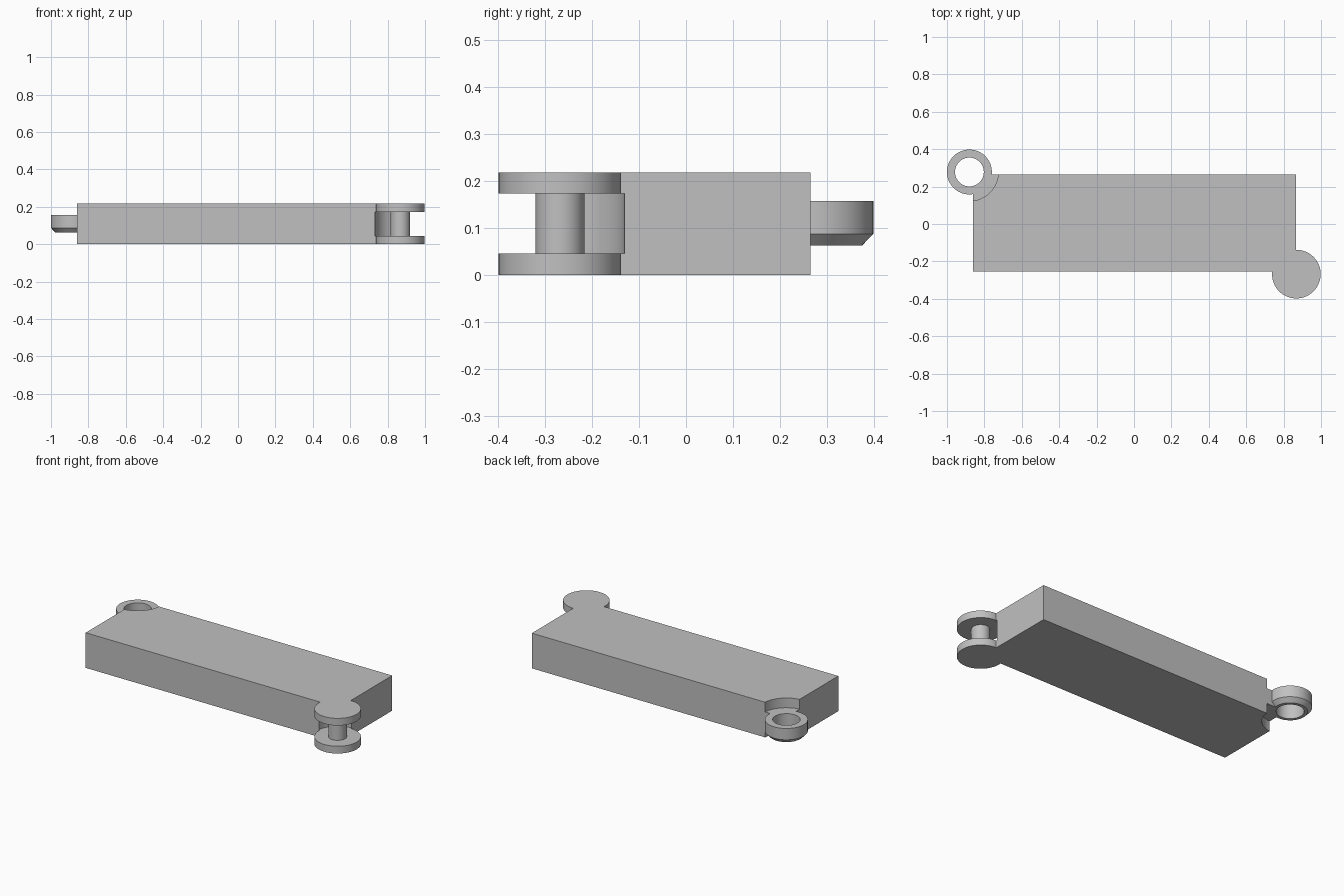
import bpy, bmesh
from math import tau, radians
from mathutils import Matrix, Vector

cube = bpy.data.objects.get("Cube")
if cube:
    bpy.data.objects.remove(cube, do_unlink=True)

SEGMENTS = 64
HEIGHT = 0.217
PIN = (0.868, -0.268)       # pivot centres
EYE = (-0.88, 0.278)
SLOT_LOW, SLOT_HIGH = 0.045, 0.173
EYE_LOW, EYE_HIGH = 0.062, 0.157

grey = bpy.data.materials.new("plain grey")
colour = (0.53, 0.53, 0.53, 1)
grey.diffuse_color = colour
grey.use_nodes = True
grey.node_tree.nodes["Principled BSDF"].inputs["Base Color"].default_value = colour


def make_object(name, bm):
    bmesh.ops.recalc_face_normals(bm, faces=bm.faces)
    mesh = bpy.data.meshes.new(name)
    bm.to_mesh(mesh)
    bm.free()
    mesh.materials.append(grey)
    obj = bpy.data.objects.new(name, mesh)
    bpy.context.collection.objects.link(obj)
    return obj


def box(name, low, high):
    low, high = Vector(low), Vector(high)
    bm = bmesh.new()
    place = Matrix.Translation((low + high) / 2) @ Matrix.Diagonal((*(high - low), 1))
    bmesh.ops.create_cube(bm, size=1, matrix=place)
    return make_object(name, bm)


def cylinder(name, centre, radius, low, high):
    bm = bmesh.new()
    bmesh.ops.create_cone(bm, cap_ends=True, segments=SEGMENTS, radius1=radius,
                          radius2=radius, depth=high - low,
                          matrix=Matrix.Translation((*centre, (low + high) / 2)))
    return make_object(name, bm)


def lathe(name, centre, profile):
    bm = bmesh.new()
    verts = [bm.verts.new((centre[0] + r, centre[1], z)) for r, z in profile]
    edges = [bm.edges.new((verts[i - 1], verts[i])) for i in range(len(verts))]
    bmesh.ops.spin(bm, geom=verts + edges, cent=(*centre, 0), axis=(0, 0, 1),
                   angle=tau, steps=SEGMENTS, use_merge=True)
    bmesh.ops.remove_doubles(bm, verts=bm.verts, dist=1e-5)
    return make_object(name, bm)


def select(obj):
    bpy.ops.object.select_all(action='DESELECT')
    obj.select_set(True)
    bpy.context.view_layer.objects.active = obj


def combine(target, tool, operation):
    tool.hide_render = True
    modifier = target.modifiers.new(operation.lower(), 'BOOLEAN')
    modifier.operation = operation
    modifier.solver = 'EXACT'
    modifier.object = tool
    select(target)
    bpy.ops.object.modifier_apply(modifier=modifier.name)
    bpy.data.objects.remove(tool, do_unlink=True)


# Link body with a round fork at one corner
body = box("link_body", (-0.862, -0.254, 0), (0.867, 0.265, HEIGHT))
combine(body, cylinder("fork_discs", PIN, 0.13, 0, HEIGHT), 'UNION')
combine(body, cylinder("fork_slot", PIN, 0.137, SLOT_LOW, SLOT_HIGH), 'DIFFERENCE')

# Clearance above and below the eye at the opposite corner
combine(body, cylinder("upper_clearance", EYE, 0.155, EYE_HIGH, 0.3), 'DIFFERENCE')
combine(body, cylinder("lower_clearance", EYE, 0.155, -0.1, EYE_LOW), 'DIFFERENCE')
combine(body, cylinder("eye_seat", EYE, 0.095, -0.1, 0.3), 'DIFFERENCE')

# Pin between the fork discs
pin = cylinder("fork_pin", PIN, 0.052, SLOT_LOW - 0.01, SLOT_HIGH + 0.01)

# Eye ring with a chamfered lower rim
eye = lathe("eye_ring", EYE, [(0.077, EYE_LOW), (0.096, EYE_LOW), (0.12, 0.087),
                              (0.12, EYE_HIGH), (0.077, EYE_HIGH)])

for part in (body, pin, eye):
    select(part)
    bpy.ops.object.shade_smooth_by_angle(angle=radians(30))
